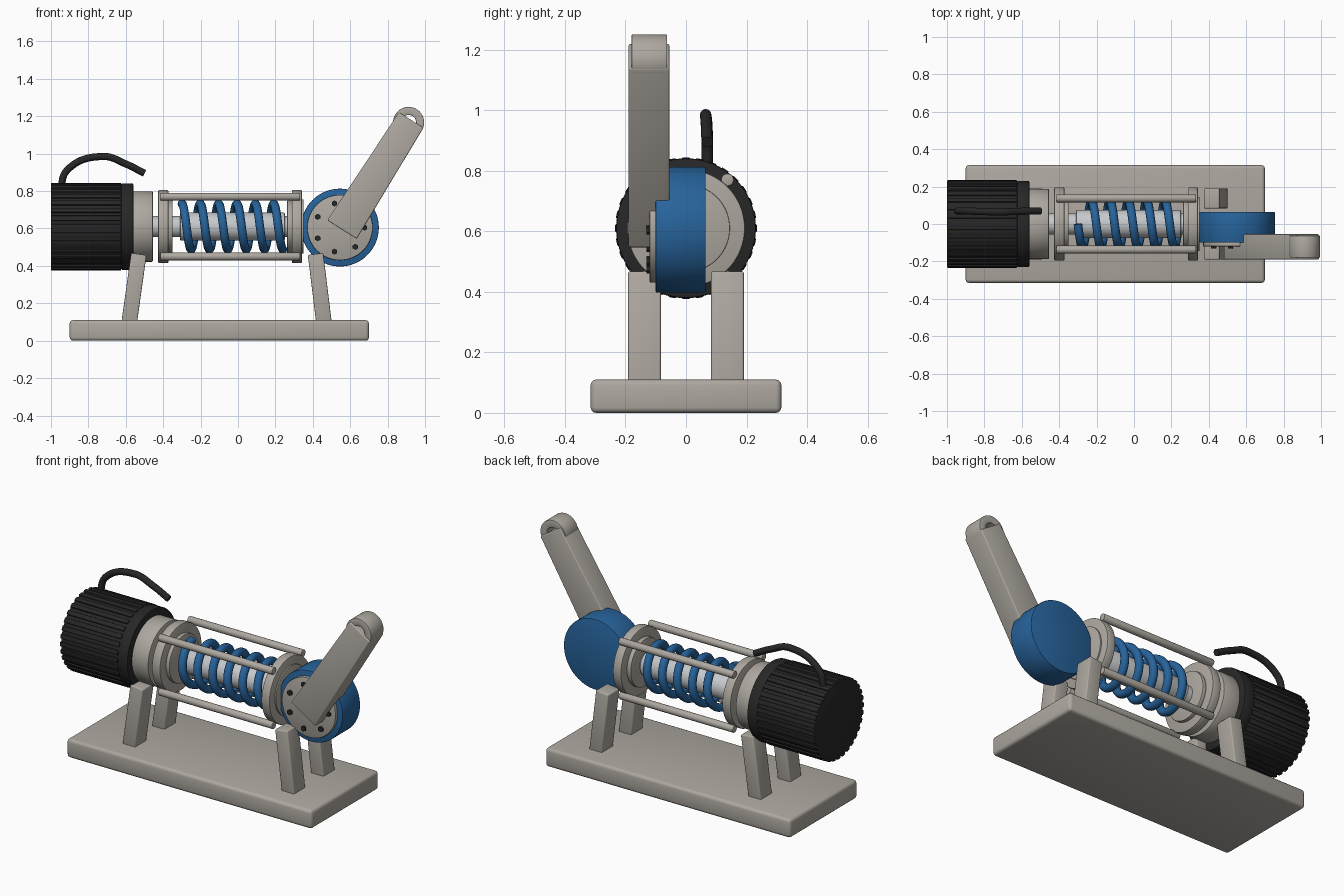
import bpy, bmesh, math
from mathutils import Matrix, Vector

if "Cube" in bpy.data.objects:
    bpy.data.objects.remove(bpy.data.objects["Cube"], do_unlink=True)

AXIS_Z = 0.61
parts = []


def material(name, rgb):
    m = bpy.data.materials.new(name)
    m.use_nodes = True
    m.diffuse_color = (*rgb, 1)
    m.node_tree.nodes["Principled BSDF"].inputs["Base Color"].default_value = (*rgb, 1)
    return m


grey = material("warm grey", (0.42, 0.39, 0.35))
blue = material("blue", (0.02, 0.125, 0.33))
black = material("black", (0.02, 0.02, 0.021))
silver = material("silver", (0.56, 0.58, 0.6))


def finish(name, bm, mat, matrix=Matrix(), bevel=0.0, segments=3):
    bmesh.ops.recalc_face_normals(bm, faces=bm.faces)
    if bevel:
        rims = [e for e in bm.edges if e.calc_face_angle(0) > 0.6]
        bmesh.ops.bevel(bm, geom=rims, offset=bevel, segments=segments,
                        profile=0.5, affect='EDGES')
    bm.transform(matrix)
    mesh = bpy.data.meshes.new(name)
    bm.to_mesh(mesh)
    bm.free()
    mesh.materials.append(mat)
    obj = bpy.data.objects.new(name, mesh)
    bpy.context.collection.objects.link(obj)
    parts.append(obj)
    return obj


def box(name, size, loc, mat, bevel=0.0, tilt=0.0, flare=1.0):
    """Box tilted about y; flare widens its lower end in x."""
    bm = bmesh.new()
    bmesh.ops.create_cube(bm, size=1)
    for v in bm.verts:
        v.co *= Vector(size)
        if v.co.z < 0:
            v.co.x *= flare
    m = Matrix.Translation(loc) @ Matrix.Rotation(math.radians(tilt), 4, 'Y')
    return finish(name, bm, mat, m, bevel)


def turned(name, a, b, r, mat, inner=0.0, along='X', loc=(0, 0, AXIS_Z), bevel=0.0, steps=64):
    """Disc, cylinder or ring from a to b along the x or y axis."""
    bm = bmesh.new()
    pts = [(a, inner), (a, r), (b, r), (b, inner)]
    vs = [bm.verts.new((x, 0, y)) for x, y in pts]
    for i in range(4 if inner else 3):
        bm.edges.new((vs[i], vs[(i + 1) % 4]))
    bmesh.ops.spin(bm, geom=bm.verts[:] + bm.edges[:], cent=(0, 0, 0), axis=(1, 0, 0),
                   dvec=(0, 0, 0), angle=math.tau, steps=steps, use_merge=True)
    bmesh.ops.remove_doubles(bm, verts=bm.verts, dist=1e-5)
    m = Matrix.Translation(loc)
    if along == 'Y':
        m = m @ Matrix.Rotation(math.pi / 2, 4, 'Z')
    return finish(name, bm, mat, m, bevel, 2)


def tube(name, points, radius, mat, kind='POLY'):
    """Round wire through the points, turned into a mesh."""
    cu = bpy.data.curves.new(name, 'CURVE')
    cu.dimensions = '3D'
    cu.bevel_depth = radius
    cu.bevel_resolution = 4
    cu.use_fill_caps = True
    sp = cu.splines.new(kind)
    if kind == 'BEZIER':
        sp.bezier_points.add(len(points) - 1)
        for bp, p in zip(sp.bezier_points, points):
            bp.co = p
            bp.handle_left_type = bp.handle_right_type = 'AUTO'
    else:
        sp.points.add(len(points) - 1)
        for sp_point, p in zip(sp.points, points):
            sp_point.co = (*p, 1)
    tmp = bpy.data.objects.new(name + "_path", cu)
    bpy.context.collection.objects.link(tmp)
    bpy.context.view_layer.update()
    ev = tmp.evaluated_get(bpy.context.evaluated_depsgraph_get())
    bm = bmesh.new()
    bm.from_mesh(ev.to_mesh())
    ev.to_mesh_clear()
    bpy.data.objects.remove(tmp, do_unlink=True)
    return finish(name, bm, mat)


# Base and four leaning legs
box("base", (1.6, 0.63, 0.11), (-0.1, 0, 0.055), grey, 0.018)
for side, y in (("right", -0.137), ("left", 0.137)):
    box(f"rear_leg_{side}", (0.083, 0.108, 0.37), (-0.556, y, 0.28), grey, 0.007, 8)
    box(f"front_leg_{side}", (0.083, 0.108, 0.37), (0.437, y, 0.28), grey, 0.007, -7)

# Motor housing with cooling ribs
turned("motor_housing", -1.0, -0.56, 0.226, black, bevel=0.008)
turned("motor_front_band", -0.625, -0.56, 0.231, black, bevel=0.006)
bm = bmesh.new()
RIBS = 32
for i in range(RIBS):
    m = (Matrix.Rotation(math.tau * i / RIBS, 4, 'X')
         @ Matrix.Translation((-0.812, 0, 0.225))
         @ Matrix.Diagonal((0.375, 0.027, 0.018, 1)))
    bmesh.ops.create_cube(bm, size=1, matrix=m)
finish("motor_ribs", bm, black, Matrix.Translation((0, 0, AXIS_Z)), 0.004, 2)

# Cable rising from the motor
tube("cable", [(-0.95, 0.07, 0.8), (-0.915, 0.07, 0.91), (-0.72, 0.065, 0.985),
               (-0.6, 0.068, 0.945), (-0.5, 0.07, 0.895)], 0.019, black, 'BEZIER')

# Collar, shaft and end flanges
turned("motor_collar", -0.57, -0.455, 0.188, grey, bevel=0.006)
turned("shaft", -0.46, 0.3, 0.056, silver)
turned("spring_core", -0.31, 0.25, 0.075, silver, bevel=0.006)
turned("rear_flange", -0.427, -0.372, 0.195, grey, bevel=0.006)
turned("rear_spring_seat", -0.375, -0.35, 0.14, grey, bevel=0.005)
turned("front_flange", 0.288, 0.342, 0.195, grey, bevel=0.006)
turned("front_spring_seat", 0.262, 0.29, 0.14, grey, bevel=0.005)
turned("front_flange_hub", 0.34, 0.35, 0.145, grey, bevel=0.003)

# Tie rods around the spring
for y in (-0.137, 0.137):
    for z in (-0.16, 0.16):
        turned("tie_rod", -0.415, 0.332, 0.021, grey, loc=(0, y, AXIS_Z + z),
               bevel=0.004, steps=20)

# Coil spring
TURNS, N = 5.5, 200
coil = []
for i in range(N + 1):
    t = math.tau * TURNS * i / N
    coil.append((-0.3 + 0.54 * i / N, -0.122 * math.sin(t), AXIS_Z + 0.122 * math.cos(t)))
tube("coil_spring", coil, 0.023, blue)

# Joint drum with bolted face plate
HUB = (0.545, 0, 0.605)
turned("joint_drum", -0.1, 0.065, 0.208, blue, along='Y', loc=HUB, bevel=0.004)
turned("joint_face_plate", -0.12, -0.095, 0.175, grey, along='Y', loc=HUB, bevel=0.004)
for i in range(7):
    a = math.tau * i / 7
    turned("face_bolt", -0.13, -0.11, 0.016, black, along='Y', steps=6,
           loc=(HUB[0] + 0.132 * math.cos(a), 0, HUB[2] + 0.132 * math.sin(a)))

# Lever arm and ring at its tip
box("lever_arm", (0.155, 0.135, 0.693), (0.741, -0.122, 0.887), grey, 0.007, 32.3, 1.2)
turned("arm_tip_ring", -0.18, -0.062, 0.083, grey, inner=0.04, along='Y',
       loc=(0.912, 0, 1.167), bevel=0.004, steps=48)

# Smooth round surfaces, keep edges crisp
for o in bpy.context.view_layer.objects:
    o.select_set(o in parts)
bpy.context.view_layer.objects.active = parts[0]
bpy.ops.object.shade_smooth_by_angle(angle=math.radians(35))
